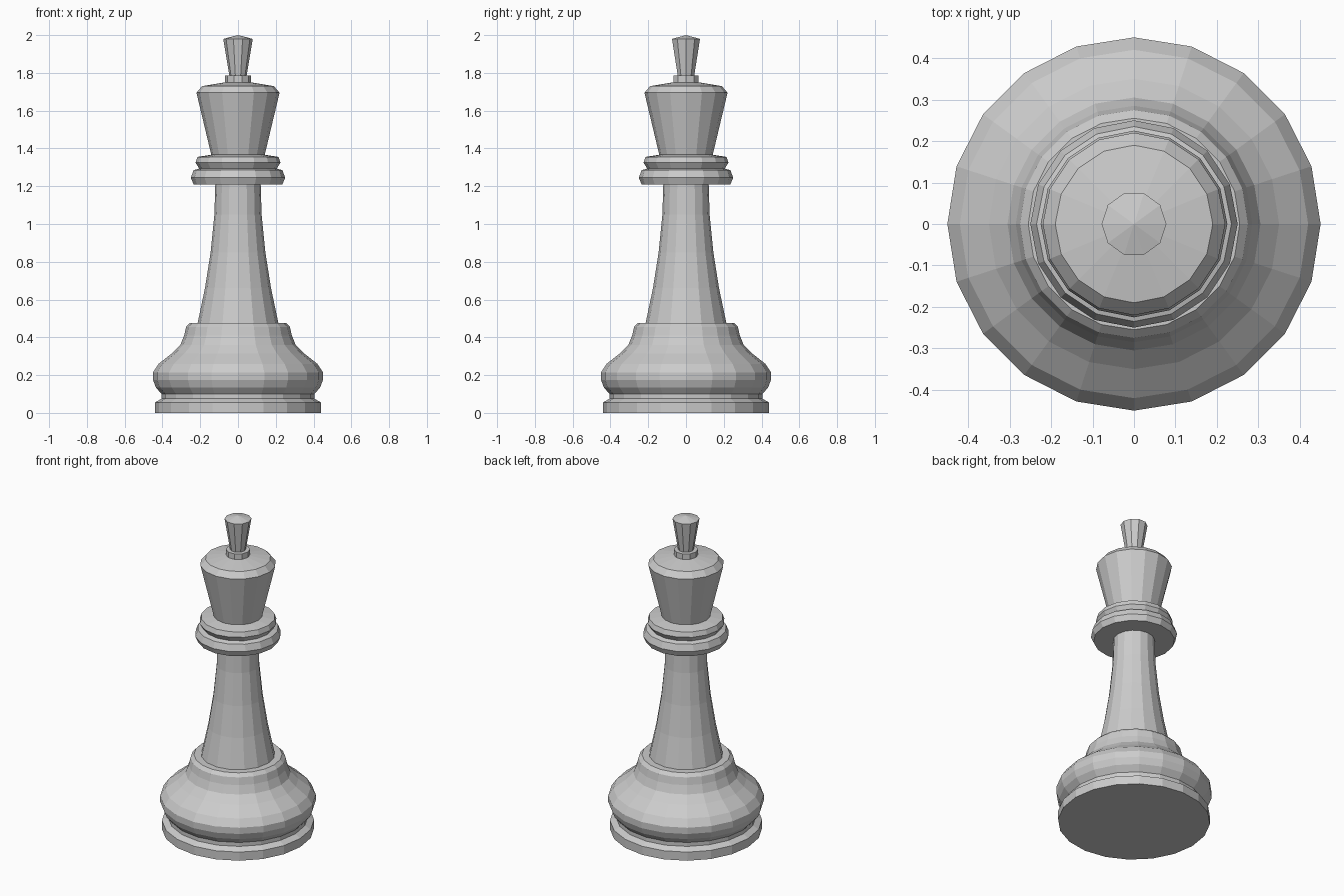
import bpy, bmesh
from math import cos, sin, tau, radians

cube = bpy.data.objects.get("Cube")
if cube:
    bpy.data.objects.remove(cube, do_unlink=True)

grey = bpy.data.materials.new("plain_grey")
grey.use_nodes = True
colour = (0.6, 0.6, 0.6, 1)
grey.diffuse_color = colour
grey.node_tree.nodes["Principled BSDF"].inputs["Base Color"].default_value = colour


def lathe(name, profile, sides):
    """Turn a (radius, height) profile into a closed faceted solid."""
    bm = bmesh.new()
    rings = []
    for r, z in profile:
        if r == 0:
            rings.append([bm.verts.new((0, 0, z))] * sides)
        else:
            rings.append([bm.verts.new((r * cos(tau * i / sides), r * sin(tau * i / sides), z))
                          for i in range(sides)])
    for low, high in zip(rings, rings[1:]):
        for i in range(sides):
            j = (i + 1) % sides
            corners = dict.fromkeys((low[i], low[j], high[j], high[i]))
            bm.faces.new(list(corners))
    # Close the flat ends
    if profile[0][0]:
        bm.faces.new(rings[0][::-1])
    if profile[-1][0]:
        bm.faces.new(rings[-1])
    bmesh.ops.recalc_face_normals(bm, faces=bm.faces)
    mesh = bpy.data.meshes.new(name)
    bm.to_mesh(mesh)
    bm.free()
    mesh.materials.append(grey)
    obj = bpy.data.objects.new(name, mesh)
    bpy.context.collection.objects.link(obj)
    return obj


# Foot disc, groove, rounded belly and shoulder
lathe("base", [(0.44, 0), (0.44, 0.055), (0.405, 0.075), (0.405, 0.1), (0.435, 0.135),
               (0.45, 0.175), (0.45, 0.215), (0.42, 0.26), (0.35, 0.315), (0.305, 0.36),
               (0.285, 0.41), (0.275, 0.455), (0.255, 0.475)], 20)

# Tapering column
lathe("stem", [(0.215, 0.47), (0.175, 0.66), (0.145, 0.85), (0.125, 1.05), (0.12, 1.22)], 16)

# Two stacked rings
lathe("lower_collar", [(0.235, 1.21), (0.25, 1.245), (0.235, 1.285), (0.2, 1.295)], 16)
lathe("upper_collar", [(0.2, 1.285), (0.225, 1.325), (0.215, 1.355), (0.14, 1.367)], 16)

# Flared head with bevelled rim
lathe("head", [(0.14, 1.36), (0.22, 1.695), (0.19, 1.73), (0.07, 1.75)], 16)

# Crown finial
lathe("finial_collar", [(0.07, 1.745), (0.07, 1.785)], 10)
lathe("finial", [(0.045, 1.78), (0.078, 1.98), (0, 2)], 10)
